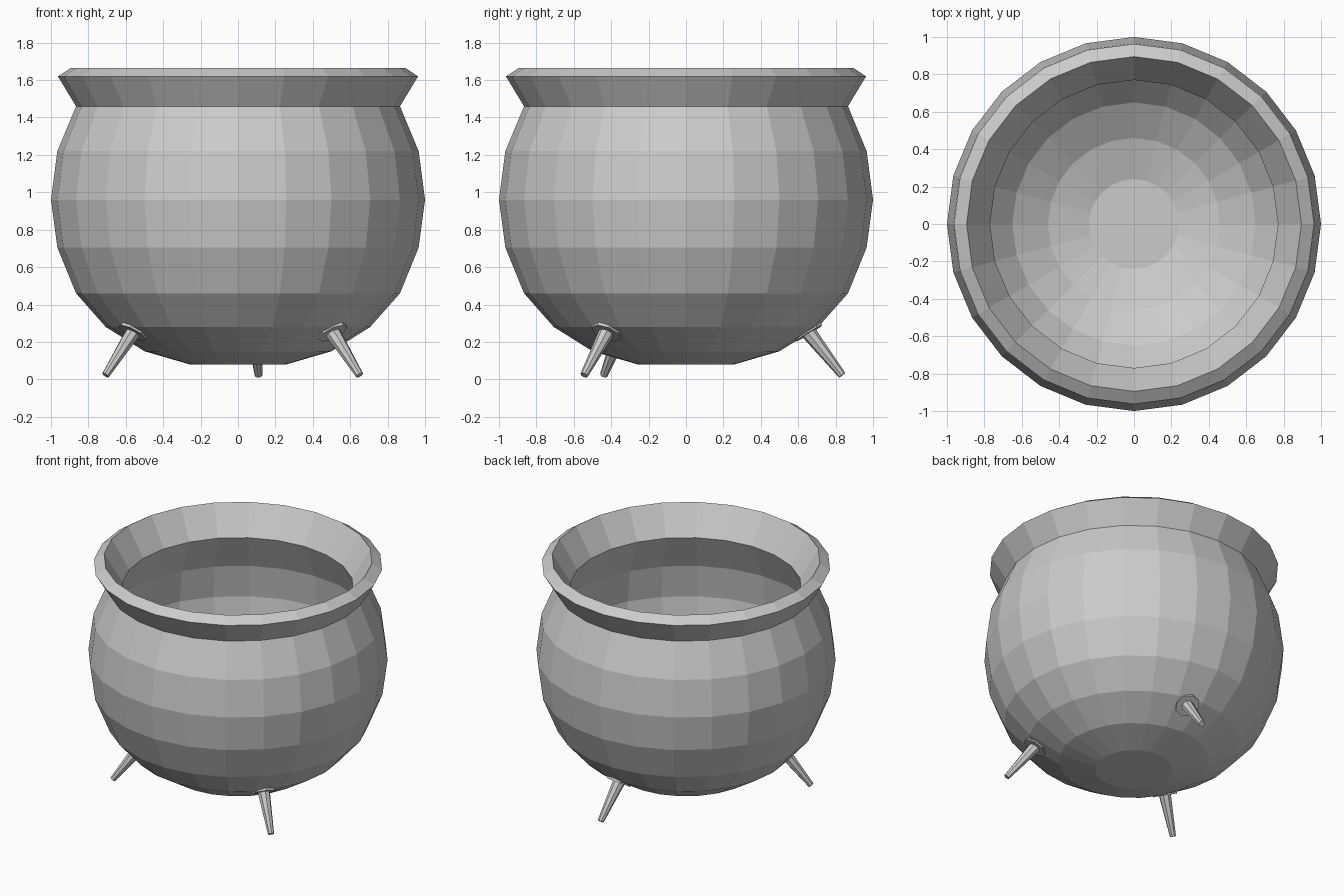
import bpy, bmesh, math
from mathutils import Vector

if "Cube" in bpy.data.objects:
    bpy.data.objects.remove(bpy.data.objects["Cube"])

SIDES = 24


def finish(bm, name):
    bmesh.ops.recalc_face_normals(bm, faces=bm.faces)
    mesh = bpy.data.meshes.new(name)
    bm.to_mesh(mesh)
    bm.free()
    obj = bpy.data.objects.new(name, mesh)
    bpy.context.collection.objects.link(obj)
    return obj


def lathe(name, profile, sides):
    """Revolve an (r, z) profile around z; both ends lie on the axis."""
    bm = bmesh.new()
    rings = []
    for r, z in profile:
        n = sides if r > 0 else 1
        rings.append([bm.verts.new((r * math.cos(math.tau * i / sides),
                                    r * math.sin(math.tau * i / sides), z))
                      for i in range(n)])
    for a, b in zip(rings, rings[1:]):
        for i in range(sides):
            j = (i + 1) % sides
            quad = [a[i % len(a)], a[j % len(a)], b[j % len(b)], b[i % len(b)]]
            bm.faces.new(list(dict.fromkeys(quad)))
    return finish(bm, name)


def place(obj, position, direction):
    """Move obj so its local z runs along direction from position."""
    obj.location = position
    obj.rotation_euler = Vector(direction).to_track_quat('Z', 'Y').to_euler()


# Pot: round belly, flared rim, then back down the inner wall
outer = [(0, .08), (.259, .08), (.5, .15), (.707, .28), (.866, .46),
         (.966, .705), (1, .96), (.966, 1.22), (.866, 1.46), (.963, 1.62)]
inner = [(.895, 1.665), (.77, 1.46), (.885, 1.2), (.92, .96), (.887, .725),
         (.797, .505), (.65, .34), (.46, .225), (.24, .16), (0, .16)]
lathe("cauldron_pot", outer + inner, SIDES)

# Three splayed legs, each with an octagonal mounting plate
feet = {"back": (.11, .835), "front_left": (-.708, -.44), "front_right": (.65, -.545)}
for side, (fx, fy) in feet.items():
    out = Vector((fx, fy, 0)).normalized()
    foot = Vector((fx, fy, .022))
    top = out * .65 + Vector((0, 0, .265))
    leg = lathe(side + "_leg", [(0, 0), (.043, 0), (.021, (foot - top).length),
                                (0, (foot - top).length)], 8)
    place(leg, top, foot - top)
    plate = lathe(side + "_leg_plate", [(0, -.03), (.084, -.03), (.084, .012), (0, .012)], 8)
    place(plate, out * .657 + Vector((0, 0, .256)), out * .53 - Vector((0, 0, .85)))
